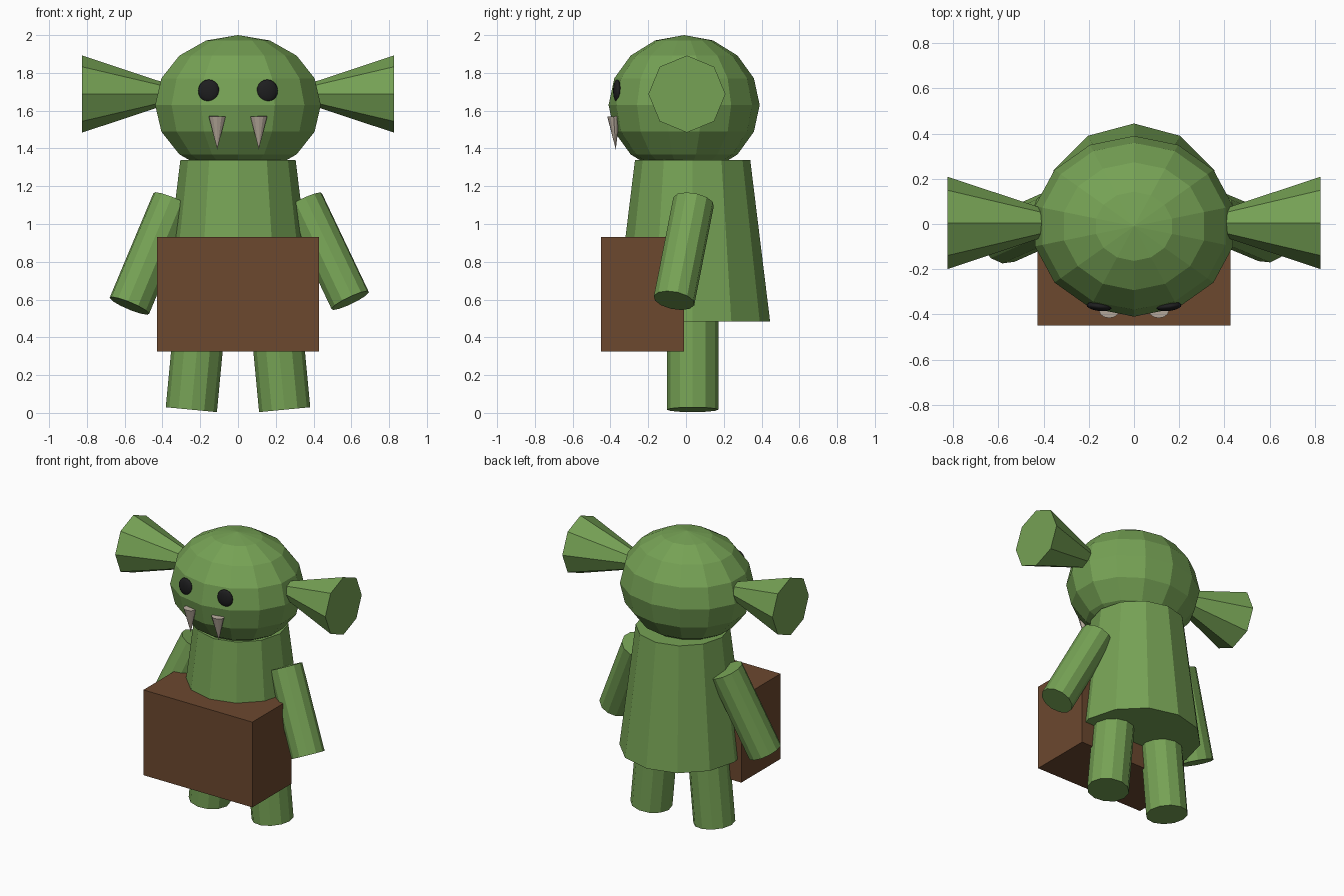
import bpy
import bmesh
from mathutils import Matrix, Vector

cube = bpy.data.objects.get("Cube")
if cube:
    bpy.data.objects.remove(cube, do_unlink=True)


def material(name, rgb):
    mat = bpy.data.materials.new(name)
    mat.use_nodes = True
    mat.diffuse_color = (*rgb, 1)
    mat.node_tree.nodes["Principled BSDF"].inputs["Base Color"].default_value = (*rgb, 1)
    return mat


green = material("leaf green", (0.18, 0.36, 0.09))
brown = material("dark brown", (0.15, 0.065, 0.028))
black = material("eye black", (0.013, 0.013, 0.014))
ivory = material("tusk ivory", (0.48, 0.41, 0.34))


def finish(name, bm, mat):
    """Turn a bmesh into a flat shaded object in one colour."""
    mesh = bpy.data.meshes.new(name)
    bmesh.ops.recalc_face_normals(bm, faces=bm.faces)
    bm.to_mesh(mesh)
    bm.free()
    mesh.materials.append(mat)
    obj = bpy.data.objects.new(name, mesh)
    bpy.context.collection.objects.link(obj)
    return obj


def tapered(name, start, end, r_start, r_end, sides, mat, squash=1.0):
    """Closed cylinder or cone running between two points."""
    start, end = Vector(start), Vector(end)
    axis = end - start
    turn = axis.to_track_quat("Z", "Y") if axis.xy.length > 1e-5 else Matrix.Identity(3).to_quaternion()
    if axis.xy.length <= 1e-5 and axis.z < 0:
        start, end, r_start, r_end = end, start, r_end, r_start
    bm = bmesh.new()
    bmesh.ops.create_cone(
        bm, cap_ends=True, segments=sides, radius1=r_start, radius2=r_end,
        depth=axis.length,
        matrix=Matrix.Translation((start + end) / 2) @ turn.to_matrix().to_4x4()
        @ Matrix.Diagonal((1, squash, 1, 1)))
    return finish(name, bm, mat)


def ball(name, centre, radii, segments, rings, mat, yaw=0.0):
    bm = bmesh.new()
    bmesh.ops.create_uvsphere(
        bm, u_segments=segments, v_segments=rings, radius=1,
        matrix=Matrix.Translation(centre) @ Matrix.Rotation(yaw, 4, "Z")
        @ Matrix.Diagonal((*radii, 1)))
    return finish(name, bm, mat)


# Head and robe-shaped body
ball("head", (0, -0.01, 1.63), (0.45, 0.4, 0.37), 14, 8, green)
tapered("body", (0, 0.035, 0.485), (0, 0.035, 1.34), 0.41, 0.305, 12, green)

# Box carried in front
bm = bmesh.new()
bmesh.ops.create_cube(bm, size=1, matrix=Matrix.Translation((0, -0.23, 0.628))
                      @ Matrix.Diagonal((0.855, 0.44, 0.605, 1)))
finish("box", bm, brown)

# Paired parts
for side, s in (("left", 1), ("right", -1)):
    tapered(side + "_ear", (s * 0.21, 0.005, 1.688), (s * 0.825, 0.005, 1.688),
            0, 0.204, 8, green)
    tapered(side + "_leg", (s * 0.247, 0.035, 0.017), (s * 0.187, 0.035, 0.65),
            0.136, 0.136, 12, green)
    eye = ball(side + "_eye", (s * 0.155, -0.365, 1.705), (0.056, 0.02, 0.06),
               16, 10, black, s * 0.12)
    eye.data.shade_smooth()
    tapered(side + "_tusk", (s * 0.11, -0.383, 1.57), (s * 0.11, -0.372, 1.395),
            0.045, 0, 12, ivory, 0.75)

# Arms, each hanging at a slightly different angle
tapered("left_arm", (0.346, 0.04, 1.117), (0.594, -0.063, 0.595), 0.11, 0.11, 12, green)
tapered("right_arm", (-0.343, 0.04, 1.121), (-0.575, -0.063, 0.567), 0.114, 0.114, 12, green)
